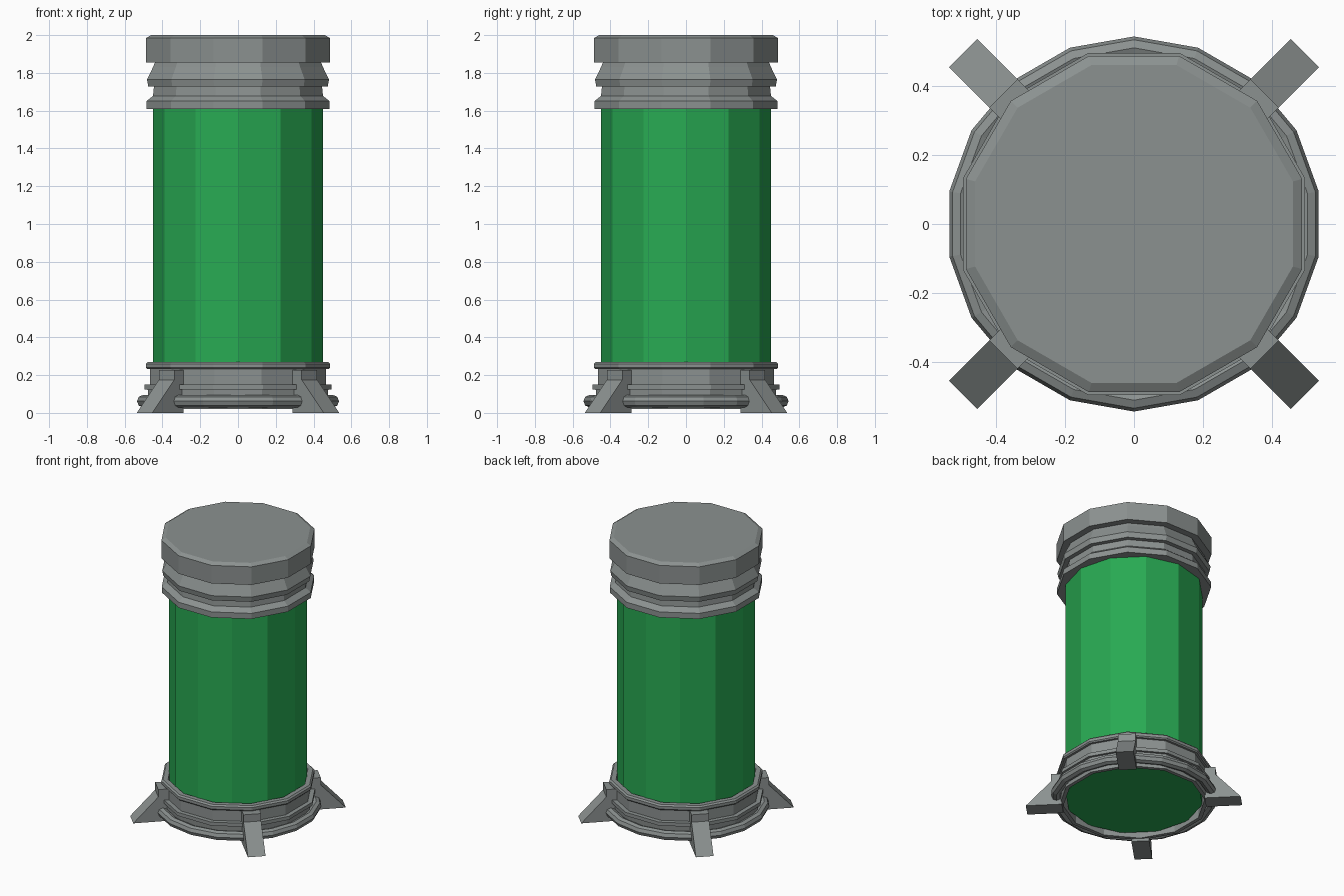
import bpy, bmesh, math
from mathutils import Vector

if "Cube" in bpy.data.objects:
    bpy.data.objects.remove(bpy.data.objects["Cube"])


def material(name, rgb):
    m = bpy.data.materials.new(name)
    m.diffuse_color = (*rgb, 1)
    m.use_nodes = True
    m.node_tree.nodes["Principled BSDF"].inputs["Base Color"].default_value = m.diffuse_color
    return m


GREY = material("grey metal", (0.26, 0.285, 0.28))
GREEN = material("green glass", (0.021, 0.40, 0.085))


def finish(name, bm, mat):
    bmesh.ops.recalc_face_normals(bm, faces=bm.faces)
    me = bpy.data.meshes.new(name)
    bm.to_mesh(me)
    bm.free()
    me.materials.append(mat)
    ob = bpy.data.objects.new(name, me)
    bpy.context.collection.objects.link(ob)
    return ob


def lathe(name, profile, mat, sides=12, start=15, closed=False, apothem=True):
    """Turn an (r, z) profile; open profiles are capped with flat polygons."""
    bm = bmesh.new()
    k = 1 / math.cos(math.pi / sides) if apothem else 1
    rings = []
    for r, z in profile:
        ring = []
        for i in range(sides):
            a = math.radians(start) + 2 * math.pi * i / sides
            ring.append(bm.verts.new((r * k * math.cos(a), r * k * math.sin(a), z)))
        rings.append(ring)
    pairs = list(zip(rings, rings[1:]))
    if closed:
        pairs.append((rings[-1], rings[0]))
    else:
        bm.faces.new(rings[0])
        bm.faces.new(rings[-1])
    for lo, hi in pairs:
        for i in range(sides):
            j = (i + 1) % sides
            bm.faces.new((lo[i], lo[j], hi[j], hi[i]))
    return finish(name, bm, mat)


# Green tank, with corners on the axes
lathe("tank", [(0.45, 0.05), (0.45, 1.63)], GREEN, start=0, apothem=False)

# Stepped lid
lathe("lid", [(0.485, 1.61), (0.485, 1.65), (0.45, 1.678), (0.445, 1.728),
              (0.475, 1.728), (0.482, 1.765), (0.45, 1.83), (0.44, 1.855),
              (0.487, 1.855), (0.487, 1.984), (0.46, 2.0)], GREY)

# Hollow base collar with rim and flange
lathe("base_collar", [(0.445, 0.02), (0.47, 0.02), (0.478, 0.125), (0.495, 0.125),
                      (0.495, 0.15), (0.465, 0.15), (0.465, 0.232), (0.48, 0.232),
                      (0.487, 0.24), (0.487, 0.26), (0.477, 0.27), (0.445, 0.27)],
      GREY, closed=True)

# Pipe running round the base
pipe = [(0.51 + 0.033 * math.cos(t * math.pi / 4), 0.062 + 0.033 * math.sin(t * math.pi / 4))
        for t in range(8)]
lathe("base_pipe", pipe, GREY, sides=18, start=10, closed=True, apothem=False)

# Four diagonal bracket legs
LEG = [(0.465, 0.0), (0.70, 0.0), (0.535, 0.175), (0.535, 0.228), (0.465, 0.228)]
for n, name in enumerate(("back_right", "back_left", "front_left", "front_right")):
    a = math.radians(45 + 90 * n)
    out = Vector((math.cos(a), math.sin(a), 0))
    side = Vector((-math.sin(a), math.cos(a), 0)) * 0.058
    bm = bmesh.new()
    face = bm.faces.new([bm.verts.new(out * r - side + Vector((0, 0, z))) for r, z in LEG])
    ext = bmesh.ops.extrude_face_region(bm, geom=[face], use_keep_orig=True)
    bmesh.ops.translate(bm, vec=side * 2,
                        verts=[v for v in ext["geom"] if isinstance(v, bmesh.types.BMVert)])
    finish(name + "_leg", bm, GREY)
